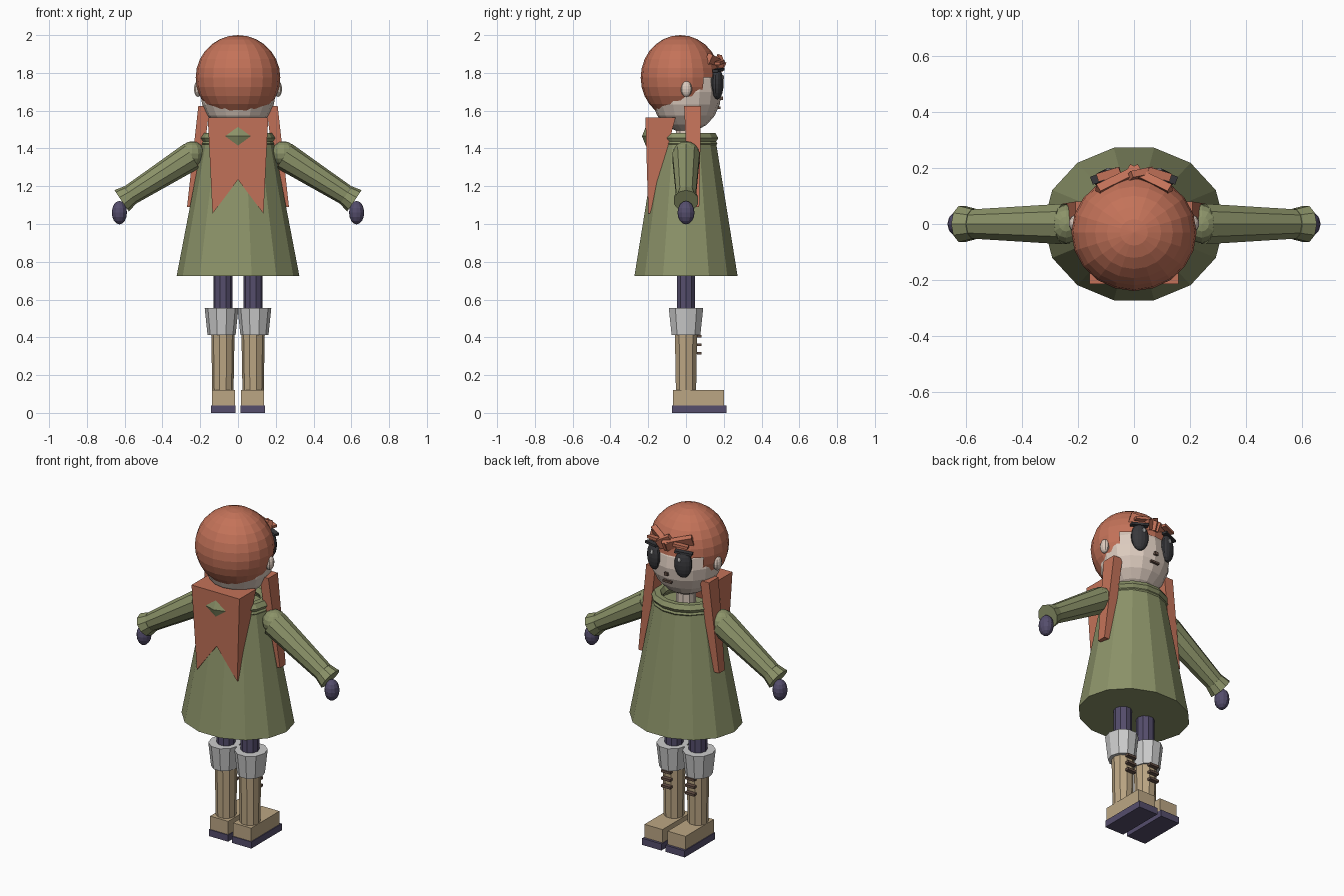
import bpy, bmesh, math
from mathutils import Vector, Matrix

if "Cube" in bpy.data.objects:
    bpy.data.objects.remove(bpy.data.objects["Cube"])


def mat(name, rgb):
    m = bpy.data.materials.new(name)
    m.diffuse_color = (*rgb, 1)
    m.use_nodes = True
    m.node_tree.nodes["Principled BSDF"].inputs["Base Color"].default_value = m.diffuse_color
    return m


HAIR = mat("hair", (.55, .17, .10))
COAT = mat("coat", (.26, .29, .14))
SKIN = mat("skin", (.72, .60, .52))
BOOT = mat("boot", (.50, .38, .23))
PURPLE = mat("purple", (.09, .075, .15))
DARK = mat("dark", (.04, .04, .045))
BROWN = mat("brown", (.13, .08, .06))
WHITE = mat("white", (.9, .9, .9))


def make(name, bm, m=None):
    bmesh.ops.recalc_face_normals(bm, faces=bm.faces)
    me = bpy.data.meshes.new(name)
    bm.to_mesh(me)
    bm.free()
    ob = bpy.data.objects.new(name, me)
    bpy.context.collection.objects.link(ob)
    if m:
        me.materials.append(m)
    return ob


def ball(name, c, r, m, seg=12, rings=8, rot=(0, 0, 0), cut=None):
    bm = bmesh.new()
    bmesh.ops.create_uvsphere(bm, u_segments=seg, v_segments=rings, radius=1)
    bmesh.ops.scale(bm, vec=r, verts=bm.verts)
    ob_rot = Matrix.Rotation(rot[2], 4, 'Z') @ Matrix.Rotation(rot[1], 4, 'Y') @ Matrix.Rotation(rot[0], 4, 'X')
    bmesh.ops.transform(bm, matrix=Matrix.Translation(c) @ ob_rot, verts=bm.verts)
    if cut:
        gone = [f for f in bm.faces if cut(f.calc_center_median())]
        bmesh.ops.delete(bm, geom=gone, context='FACES')
    return make(name, bm, m)


def frustum(name, a, b, r1, r2, m, n=10, squash=1.0):
    """Tapered n-sided tube from a to b; squash scales x for upright ones."""
    a, b = Vector(a), Vector(b)
    bm = bmesh.new()
    bmesh.ops.create_cone(bm, cap_ends=True, segments=n, radius1=r1, radius2=r2, depth=(b - a).length)
    bmesh.ops.rotate(bm, matrix=Matrix.Rotation(math.pi / 2, 3, 'Z') if n % 4 else Matrix.Identity(3), verts=bm.verts)
    bmesh.ops.scale(bm, vec=(squash, 1, 1), verts=bm.verts)
    q = Vector((0, 0, 1)).rotation_difference(b - a).to_matrix().to_4x4()
    bmesh.ops.transform(bm, matrix=Matrix.Translation((a + b) / 2) @ q, verts=bm.verts)
    return make(name, bm, m)


def box(name, c, size, m, rot=(0, 0, 0)):
    bm = bmesh.new()
    bmesh.ops.create_cube(bm, size=1)
    bmesh.ops.scale(bm, vec=size, verts=bm.verts)
    ob = make(name, bm, m)
    ob.location, ob.rotation_euler = c, rot
    return ob


def loft(name, ring1, ring2, m):
    """Solid between two matching outlines."""
    bm = bmesh.new()
    a = [bm.verts.new(p) for p in ring1]
    b = [bm.verts.new(p) for p in ring2]
    n = len(a)
    bm.faces.new(a)
    bm.faces.new(b)
    for i in range(n):
        bm.faces.new((a[i], a[(i + 1) % n], b[(i + 1) % n], b[i]))
    return make(name, bm, m)


# Coat and collar
frustum("coat", (0, 0, .725), (0, 0, 1.42), .28, .165, COAT, 14, 1.16)
for nm, z, big, small in (("collar_lower", 1.425, .15, .02), ("collar_upper", 1.455, .145, .03)):
    bpy.ops.mesh.primitive_torus_add(location=(0, 0, z), major_segments=14, minor_segments=6,
                                     major_radius=big, minor_radius=small)
    t = bpy.context.object
    t.name, t.scale = nm, (1.13, 1, 1)
    t.data.materials.append(COAT)
frustum("neck", (0, 0, 1.4), (0, 0, 1.54), .055, .055, SKIN)

# Head and hair cap, opened around the face (face looks towards +y)
ball("head", (0, 0, 1.7), (.2, .188, .215), SKIN, 16, 10)


def face_opening(p):
    return (p.y > .085 and p.z < 1.77) or (p.y > .04 and p.z < 1.70) or (p.y > -.02 and p.z < 1.65)


ball("hair_cap", (0, -.03, 1.775), (.224, .21, .225), HAIR, 20, 14, cut=face_opening)

# Back hair: wedge with a forked lower edge
loft("back_hair",
     [(-.16, -.215, 1.565), (.16, -.215, 1.565), (.135, -.2, 1.055), (0, -.205, 1.235), (-.135, -.2, 1.055)],
     [(-.16, -.055, 1.565), (.16, -.055, 1.565), (.135, -.19, 1.055), (0, -.145, 1.235), (-.135, -.19, 1.055)],
     HAIR)
bm = bmesh.new()
bmesh.ops.create_uvsphere(bm, u_segments=4, v_segments=2, radius=1)
bmesh.ops.scale(bm, vec=(.068, .02, .05), verts=bm.verts)
bmesh.ops.translate(bm, vec=(0, -.213, 1.465), verts=bm.verts)
make("hair_clasp", bm, COAT)

# Fringe locks
box("fringe_left", (-.055, .155, 1.855), (.17, .03, .055), HAIR, (-.35, .25, .45))
box("fringe_right", (.055, .155, 1.855), (.17, .03, .055), HAIR, (-.35, -.25, -.45))
box("fringe_middle", (.02, .175, 1.85), (.09, .025, .06), HAIR, (-.3, .5, .2))

# Mouth and nose
box("nose", (0, .187, 1.665), (.022, .016, .018), BROWN)
box("mouth", (0, .176, 1.615), (.055, .014, .012), BROWN)

for s, side in ((-1, "left"), (1, "right")):
    # Face details
    ball(side + "_ear", (s * .212, .002, 1.715), (.022, .03, .042), SKIN, 10, 8)
    ball(side + "_eye", (s * .098, .166, 1.742), (.05, .03, .082), DARK, 14, 10, rot=(0, 0, -s * .35))
    ball(side + "_eye_glint", (s * .092, .195, 1.775), (.01, .006, .014), WHITE, 8, 6)
    box(side + "_eyelash", (s * .105, .172, 1.815), (.1, .03, .014), DARK, (0, s * .1, -s * .35))
    box(side + "_eyebrow", (s * .09, .178, 1.855), (.085, .03, .016), HAIR, (0, s * .12, -s * .3))

    # Side lock
    def lock(z, xi, xo, y0, y1):
        return [(s * xi, y0, z), (s * xo, y0, z), (s * xo, y1, z), (s * xi, y1, z)]
    loft(side + "_side_lock", lock(1.625, .15, .21, -.01, .08), lock(1.09, .215, .27, .015, .07), HAIR)

    # Arm
    ball(side + "_shoulder", (s * .243, 0, 1.372), (.066, .07, .066), COAT, 12, 8)
    sh, wr = Vector((s * .245, 0, 1.36)), Vector((s * .617, 0, 1.11))
    d = (wr - sh).normalized()
    wr = Vector((s * .613, 0, 1.125))
    wr0 = wr - d * .05
    frustum(side + "_sleeve", sh, wr0, .076, .055, COAT)
    frustum(side + "_sleeve_cuff", wr0, wr + d * .004, .056, .068, COAT)
    ball(side + "_mitten", (s * .628, 0, 1.06), (.04, .045, .062), PURPLE, 12, 8)

    # Leg and boot
    frustum(side + "_leg", (s * .08, 0, .4), (s * .08, 0, .8), .051, .051, PURPLE)
    frustum(side + "_boot_shaft", (s * .08, 0, .1), (s * .08, 0, .43), .056, .062, BOOT)
    frustum(side + "_boot_fur", (s * .087, 0, .413), (s * .087, 0, .555), .08, .096, None, 10, .93)
    box(side + "_boot_foot", (s * .077, .065, .08), (.12, .27, .08), BOOT)
    box(side + "_boot_sole", (s * .078, .07, .02), (.128, .29, .04), PURPLE)
    for z in (.315, .36, .405):
        box(side + "_lace", (s * .08, .07, z), (.06, .025, .014), BROWN)
